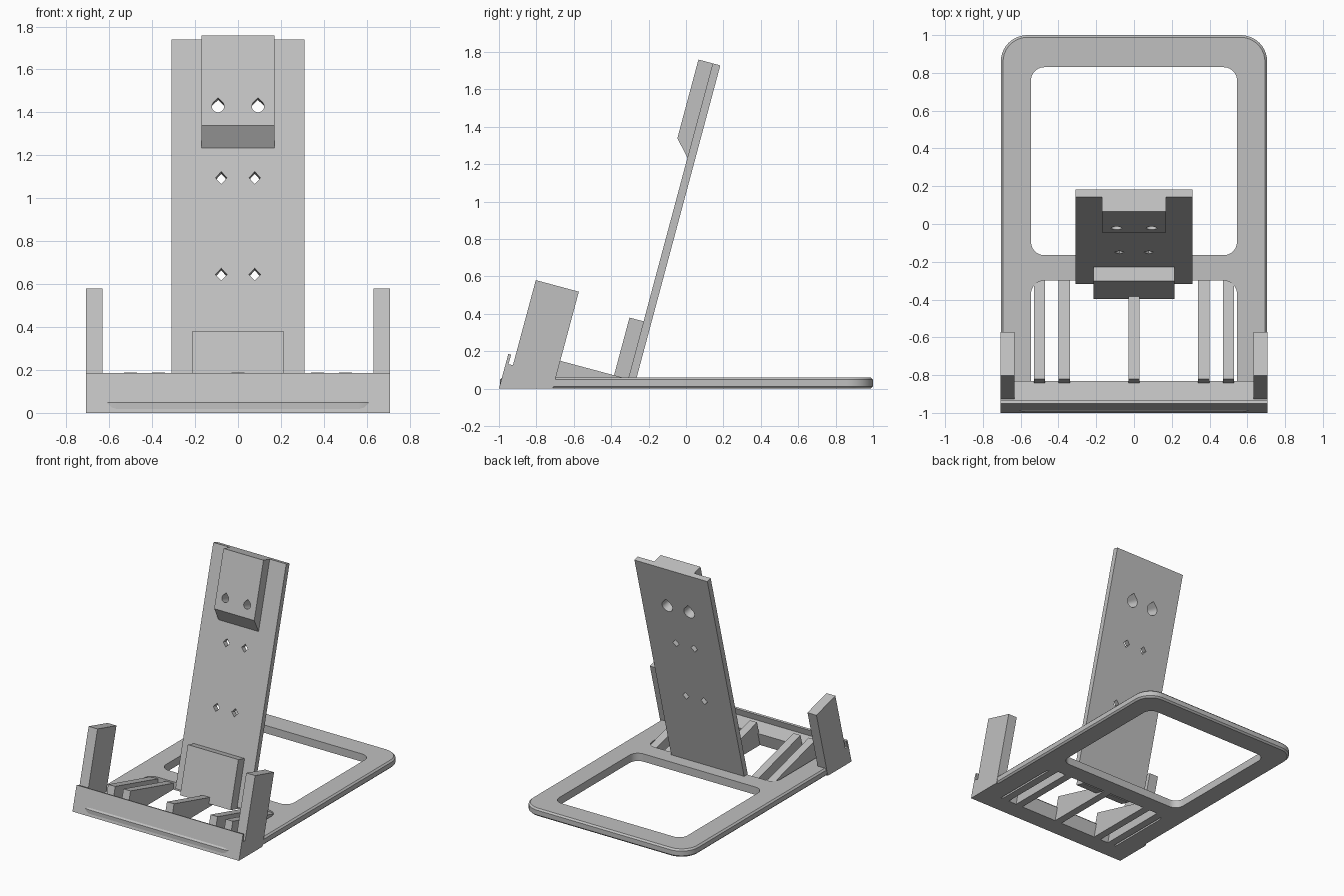
import bpy, bmesh, math
from mathutils import Vector

old = bpy.data.objects.get("Cube")
if old:
    bpy.data.objects.remove(old, do_unlink=True)

GREY = (0.53, 0.53, 0.53, 1)
mat = bpy.data.materials.new("light_grey")
mat.use_nodes = True
mat.diffuse_color = GREY
mat.node_tree.nodes["Principled BSDF"].inputs["Base Color"].default_value = GREY

LEAN = math.radians(15)
UP = Vector((0, math.sin(LEAN), math.cos(LEAN)))      # along the leaning plate
OUT = Vector((0, -math.cos(LEAN), math.sin(LEAN)))    # out of its front face


def loft(name, rings):
    """Solid through equal-length closed rings, capped at both ends."""
    bm = bmesh.new()
    loops = [[bm.verts.new(p) for p in ring] for ring in rings]
    n = len(loops[0])
    for a, b in zip(loops, loops[1:]):
        for i in range(n):
            j = (i + 1) % n
            bm.faces.new((a[i], a[j], b[j], b[i]))
    bm.faces.new(loops[0][::-1])
    bm.faces.new(loops[-1])
    bmesh.ops.recalc_face_normals(bm, faces=bm.faces)
    mesh = bpy.data.meshes.new(name)
    bm.to_mesh(mesh)
    bm.free()
    mesh.materials.append(mat)
    obj = bpy.data.objects.new(name, mesh)
    bpy.context.collection.objects.link(obj)
    return obj


def side_profile(name, yz, x0, x1):
    return loft(name, [[(x, y, z) for y, z in yz] for x in (x0, x1)])


def rounded_rect(x, y0, y1, r, z, inset=0.0):
    x, y0, y1, r = x - inset, y0 + inset, y1 - inset, r - inset
    ring = []
    corners = ((x - r, y1 - r), (r - x, y1 - r), (r - x, y0 + r), (x - r, y0 + r))
    for k, (cx, cy) in enumerate(corners):
        for s in range(11):
            a = math.radians(90 * k + 9 * s)
            ring.append((cx + r * math.cos(a), cy + r * math.sin(a), z))
    return ring


def activate(obj):
    bpy.ops.object.select_all(action='DESELECT')
    obj.select_set(True)
    bpy.context.view_layer.objects.active = obj


def cut(obj, cutters):
    activate(obj)
    for c in cutters:
        mod = obj.modifiers.new("hole", 'BOOLEAN')
        mod.operation = 'DIFFERENCE'
        mod.solver = 'EXACT'
        mod.object = c
        bpy.ops.object.modifier_apply(modifier=mod.name)


def smooth(obj):
    activate(obj)
    bpy.ops.object.shade_smooth_by_angle(angle=math.radians(25))


# Base frame with chamfered rim and two rounded openings
H, C = 0.06, 0.012
base = loft("base_frame", [rounded_rect(0.705, -0.995, 1, 0.14, z, d)
                           for z, d in ((0, C), (C, 0), (H - C, 0), (H, C))])
openings = [loft("opening_cutter", [rounded_rect(0.545, y0, y1, 0.07, z) for z in (-0.1, 0.2)])
            for y0, y1 in ((-0.165, 0.83), (-0.92, -0.30))]
cut(base, openings)
smooth(base)

# Front lip with tilted shelf behind it
side_profile("front_lip", [(-1, 0), (-0.95, 0.185), (-0.935, 0.181), (-0.949, 0.131),
                           (-0.83, 0.099), (-0.856, 0)], -0.708, 0.708)

# Side posts
for side, s in (("left", 1), ("right", -1)):
    side_profile(side + "_post", [(-0.959, 0), (-0.803, 0.58), (-0.573, 0.518), (-0.712, 0)],
                 s * 0.632, s * 0.708)

# Support ribs
for i, x in enumerate((-0.5, -0.37, 0, 0.37, 0.5)):
    side_profile("rib_%d" % (i + 1), [(-0.87, 0), (-0.82, 0.188), (-0.29, 0.046), (-0.29, 0)],
                 x - 0.03, x + 0.03)

# Leaning back plate and its two pads
FOOT = Vector((0, -0.307, 0.06))


def plate_points(uv):
    """Height along the plate and distance out of its front face, as y and z."""
    return [(p.y, p.z) for p in (FOOT + UP * u + OUT * v for u, v in uv)]


back_plate = side_profile("back_plate", plate_points(
    [(-0.04, 0), (1.738, 0), (1.738, -0.042), (-0.04, -0.042)]), -0.31, 0.31)
lower_pad = side_profile("lower_pad", plate_points(
    [(-0.055, 0.078), (0.31, 0.078), (0.31, -0.005), (-0.055, -0.005)]), -0.215, 0.215)
upper_pad = side_profile("upper_pad", plate_points(
    [(1.215, -0.005), (1.215, 0), (1.303, 0.079), (1.738, 0.079), (1.738, -0.005)]), -0.17, 0.17)

# Screw holes
diamond = [(0.027, 0), (0, 0.03), (-0.027, 0), (0, -0.03)]
arc = [math.radians(135 + 15 * k) for k in range(19)]
teardrop = [(math.cos(a), math.sin(a)) for a in arc] + [(0, math.sqrt(2))]


def hole(shape, x, u, sections):
    rings = []
    for depth, scale in sections:
        c = FOOT + UP * u + OUT * depth + Vector((x, 0, 0))
        rings.append([c + Vector((a * scale, 0, 0)) + UP * (b * scale) for a, b in shape])
    return loft("hole_cutter", rings)


small, large = [], []
for x in (-1, 1):
    for z in (0.645, 1.095):
        small.append(hole(diamond, x * 0.078, (z - H) / math.cos(LEAN), ((-0.1, 1), (0.1, 1))))
    large.append(hole(teardrop, x * 0.093, 1.395, ((-0.06, 0.047), (0.1, 0.026))))
cut(back_plate, small + large)
cut(upper_pad, large)
for obj in (back_plate, upper_pad):
    smooth(obj)

# Remove the helpers
for c in openings + small + large:
    bpy.data.objects.remove(c, do_unlink=True)
